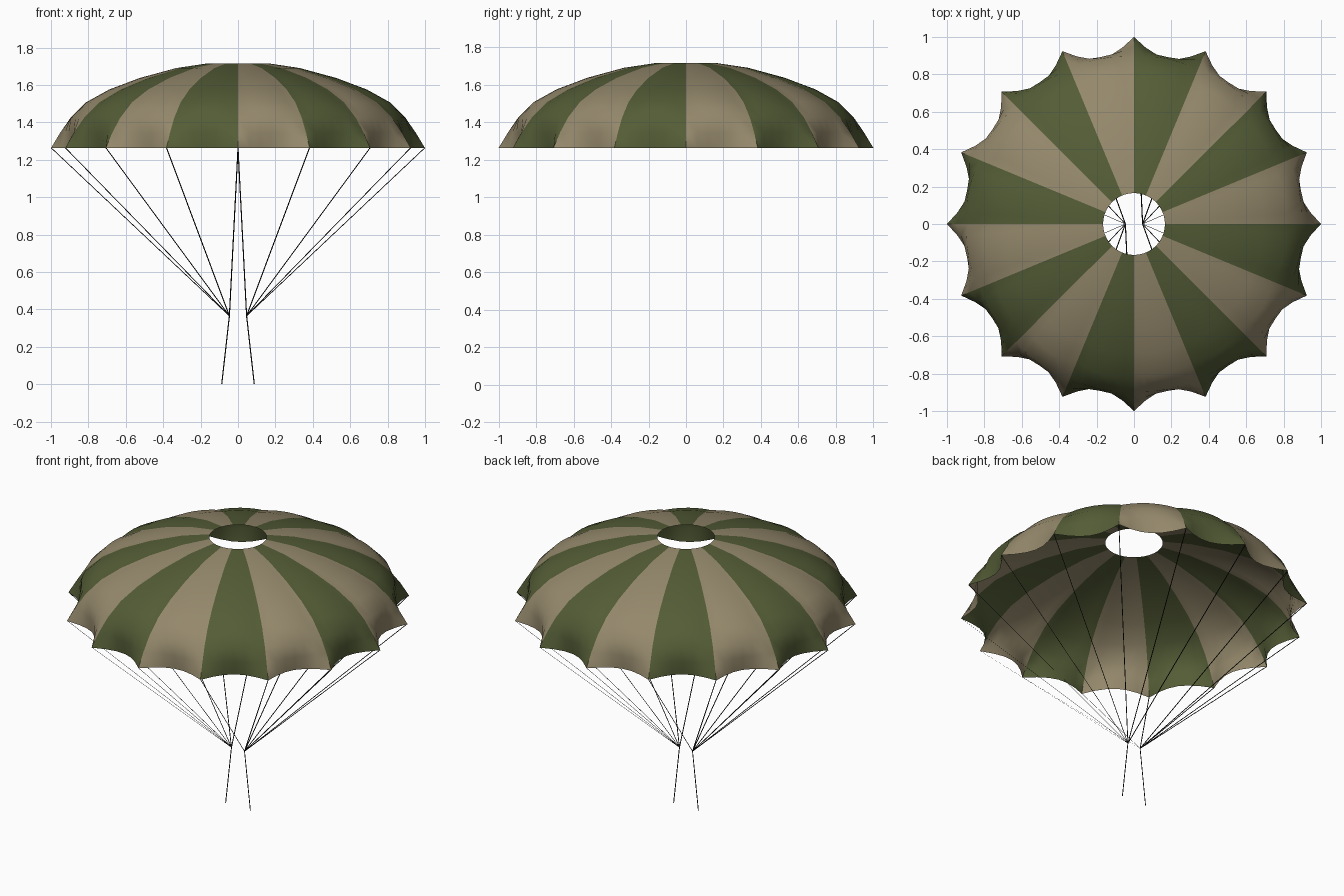
import bpy, bmesh, math
from mathutils import Vector

if "Cube" in bpy.data.objects:
    bpy.data.objects.remove(bpy.data.objects["Cube"])

GORES, SEG = 16, 6


def material(name, rgb):
    m = bpy.data.materials.new(name)
    m.diffuse_color = (*rgb, 1)
    m.use_nodes = True
    m.node_tree.nodes["Principled BSDF"].inputs["Base Color"].default_value = m.diffuse_color
    return m


tan = material("tan cloth", (0.30, 0.25, 0.15))
green = material("olive green cloth", (0.088, 0.108, 0.037))
black = material("black cord", (0.008, 0.008, 0.007))


def make_object(name, bm, mats):
    mesh = bpy.data.meshes.new(name)
    bm.to_mesh(mesh)
    bm.free()
    ob = bpy.data.objects.new(name, mesh)
    bpy.context.collection.objects.link(ob)
    for m in mats:
        mesh.materials.append(m)
    return ob


# Canopy: seam radius, height, and how far the gore centre billows out or tucks in
profile = [
    (0.165, 1.715, 0.0), (0.33, 1.69, 0.004), (0.52, 1.637, 0.012),
    (0.68, 1.575, 0.018), (0.80, 1.508, 0.02), (0.89, 1.425, 0.012),
    (0.95, 1.345, -0.04), (1.0, 1.262, -0.098),
]
bm = bmesh.new()
count = GORES * SEG
rings = []
for radius, z, billow in profile:
    ring = []
    for i in range(count):
        u = (i % SEG) / SEG
        r = radius + billow * (1 - (2 * u - 1) ** 2)
        a = 2 * math.pi * i / count
        ring.append(bm.verts.new((r * math.cos(a), r * math.sin(a), z)))
    rings.append(ring)
for upper, lower in zip(rings, rings[1:]):
    for i in range(count):
        j = (i + 1) % count
        face = bm.faces.new((upper[i], lower[i], lower[j], upper[j]))
        face.material_index = (i // SEG) % 2      # alternate colour by gore
canopy = make_object("canopy", bm, [tan, green])
bpy.context.view_layer.objects.active = canopy
canopy.select_set(True)
bpy.ops.object.shade_smooth_by_angle(angle=math.radians(40))


# Cords: flat ribbons with their width along x
def add_ribbon(bm, a, b, half=0.003):
    w = Vector((half, 0, 0))
    a, b = Vector(a), Vector(b)
    bm.faces.new([bm.verts.new(p) for p in (a - w, a + w, b + w, b - w)])


for side, label in ((1, "right"), (-1, "left")):
    knot = (side * 0.046, 0, 0.365)
    # Eight suspension lines from the hem seams to this side's knot
    bm = bmesh.new()
    for k in range(8):
        a = math.radians(-67.5 + 22.5 * k + (0 if side > 0 else 180))
        add_ribbon(bm, (0.997 * math.cos(a), 0.997 * math.sin(a), 1.262), knot)
    make_object(label + "_suspension_lines", bm, [black])
    # Riser hanging below the knot
    bm = bmesh.new()
    add_ribbon(bm, knot, (side * 0.087, 0, 0))
    make_object(label + "_riser", bm, [black])
